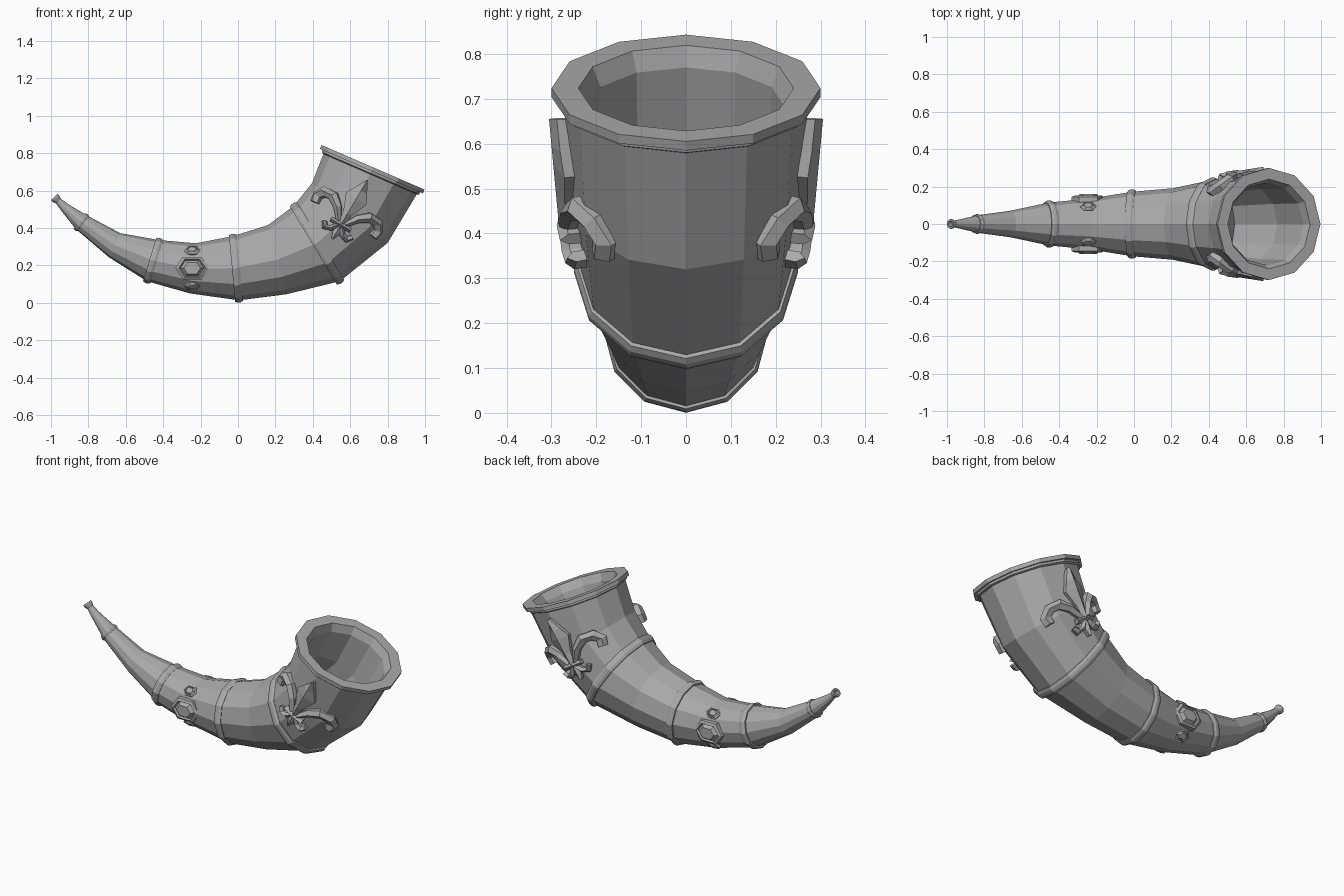
import bpy, bmesh
from math import sin, cos, pi, asin, radians
from mathutils import Vector

cube = bpy.data.objects.get("Cube")
if cube:
    bpy.data.objects.remove(cube)

GREY = (0.4, 0.4, 0.4, 1)
grey = bpy.data.materials.new("plain grey")
grey.use_nodes = True
grey.diffuse_color = GREY
grey.node_tree.nodes["Principled BSDF"].inputs["Base Color"].default_value = GREY

SIDES = 12


def loft(name, loops):
    """Skin a list of equal point loops and cap both ends."""
    bm = bmesh.new()
    rows = [[bm.verts.new(p) for p in loop] for loop in loops]
    n = len(rows[0])
    for a, b in zip(rows, rows[1:]):
        for i in range(n):
            j = (i + 1) % n
            bm.faces.new((a[i], a[j], b[j], b[i]))
    bm.faces.new(rows[0])
    bm.faces.new(rows[-1])
    bmesh.ops.recalc_face_normals(bm, faces=bm.faces)
    mesh = bpy.data.meshes.new(name)
    bm.to_mesh(mesh)
    bm.free()
    mesh.materials.append(grey)
    obj = bpy.data.objects.new(name, mesh)
    bpy.context.collection.objects.link(obj)
    return obj


def section(station, shift=0.0, radius=None, grow=0.0):
    """Ring of points across the horn; shift moves it along the horn."""
    x1, z1, x2, z2 = station
    up, low = Vector((x1, 0, z1)), Vector((x2, 0, z2))
    e = (up - low) / 2
    r = (radius or e.length) + grow
    e.normalize()
    c = (up + low) / 2 + Vector((e.z, 0, -e.x)) * shift
    return [c + (e * cos(t) + Vector((0, sin(t), 0))) * r
            for t in (2 * pi * i / SIDES for i in range(SIDES))]


# Stations: upper x, z and lower x, z of each cross-section
tip = (-.964, .583, -1.0, .547)
collar = (-.81, .468, -.866, .393)
stem = (-.63, .372, -.69, .243)
small = (-.42, .335, -.487, .115)
jewel = (-.225, .318, -.257, .05)
middle = (-.027, .356, .005, .013)
bend = (.16, .415, .257, .045)
large = (.3, .52, .545, .115)
flare = (.396, .64, .8, .32)
mouth = (.447, .843, .997, .605)

# Horn wall, rim and hollow interior
loft("horn_shell", [section(s) for s in
                    (collar, stem, small, jewel, middle, bend, large, flare)]
     + [section(mouth, -.04, .272), section(mouth, -.034, .284),
        section(mouth, -.022, .284), section(mouth, -.022), section(mouth),
        section(mouth, 0, .24), section(mouth, -.045, .22),
        section(flare, 0, .215), section(large, 0, .19), section(bend, 0, .13)])

# Mouthpiece with a flared, hollow end
loft("mouthpiece", [section(tip, .04, .008), section(tip, 0, .015), section(tip),
                    section(tip, .012), section(tip, .03, .018),
                    section(tip, .08, .026), section(collar)])

# Raised bands around the horn
for name, s, half, rise in (("collar_band", collar, .013, .007),
                            ("small_band", small, .02, .011),
                            ("middle_band", middle, .021, .012),
                            ("large_band", large, .023, .013)):
    loft(name, [section(s, half * k, grow=g * rise) for k, g in
                ((-1, -1), (-1, .5), (-.35, 1), (.35, 1), (1, .5), (1, -1))])


# Hexagonal jewels in raised settings, on both sides
def gem(name, side, angle, centre, dist, w, h, base):
    a = radians(angle)
    out = Vector((0, side * cos(a), sin(a)))
    tall = Vector((0, -side * sin(a), cos(a)))
    outline = [(1, 0), (.55, 1), (-.55, 1), (-1, 0), (-.55, -1), (.55, -1)]
    k = w / .09
    steps = ((1, base), (1, .008 * k), (.8, .016 * k), (.7, .006 * k), (.5, .024 * k))
    loft(name, [[centre + out * (dist + n) + Vector((p * w * s, 0, 0)) + tall * (q * h * s)
                 for p, q in outline] for s, n in steps])


axis_point = Vector((-.245, 0, .185))
for side, label in ((-1, "front"), (1, "back")):
    gem(label + "_large_gem", side, 0, axis_point, .136, .09, .06, -.035)
    gem(label + "_upper_gem", side, 45, axis_point, .132, .043, .029, -.02)
    gem(label + "_lower_gem", side, -45, axis_point, .132, .043, .029, -.02)

# Lily emblem, wrapped around the horn
origin = Vector((.561, 0, .436))
along = Vector((.51, 0, .86))
across = Vector((.86, 0, -.51))


def wrap(u, v, n, side):
    r = .25 + .08 * u
    a = asin(max(-.95, min(.95, v / r)))
    return (origin + along * u + across * ((r + n) * sin(a))
            + Vector((0, side * (r + n) * cos(a), 0)))


def petal(name, path, side, rise):
    """Ridged strip along points of length, offset and half width."""
    loops = []
    for i, (u, v, w) in enumerate(path):
        a, b = path[max(i - 1, 0)], path[min(i + 1, len(path) - 1)]
        d = Vector((b[0] - a[0], b[1] - a[1])).normalized()
        loops.append([wrap(u - d.y * w * k, v + d.x * w * k, n, side) for k, n in
                      ((-1, -.025), (-1, rise * .5), (0, rise), (1, rise * .5), (1, -.025))])
    loft(name, loops)


centre_petal = [(-.02, 0, .015), (.05, 0, .025), (.14, 0, .06), (.19, 0, .035), (.255, 0, .003)]
side_petal = [(-.01, .02, .012), (.05, .06, .02), (.09, .11, .026),
              (.085, .16, .026), (.05, .182, .02), (.01, .175, .018)]
side_tail = [(-.03, .012, .01), (-.065, .035, .014), (-.075, .065, .016), (-.05, .082, .012)]
centre_tail = [(-.03, 0, .012), (-.075, 0, .02), (-.11, 0, .006)]
cross_bar = [(-.022, -.055, .013), (-.022, 0, .015), (-.022, .055, .013)]

for side, label in ((-1, "front"), (1, "back")):
    petal(label + "_centre_petal", centre_petal, side, .035)
    petal(label + "_centre_tail", centre_tail, side, .025)
    petal(label + "_cross_bar", cross_bar, side, .04)
    for m, end in ((-1, "inner"), (1, "outer")):
        for part, path in (("petal", side_petal), ("tail", side_tail)):
            petal(f"{label}_{end}_{part}", [(u, m * v, w) for u, v, w in path], side, .035)
